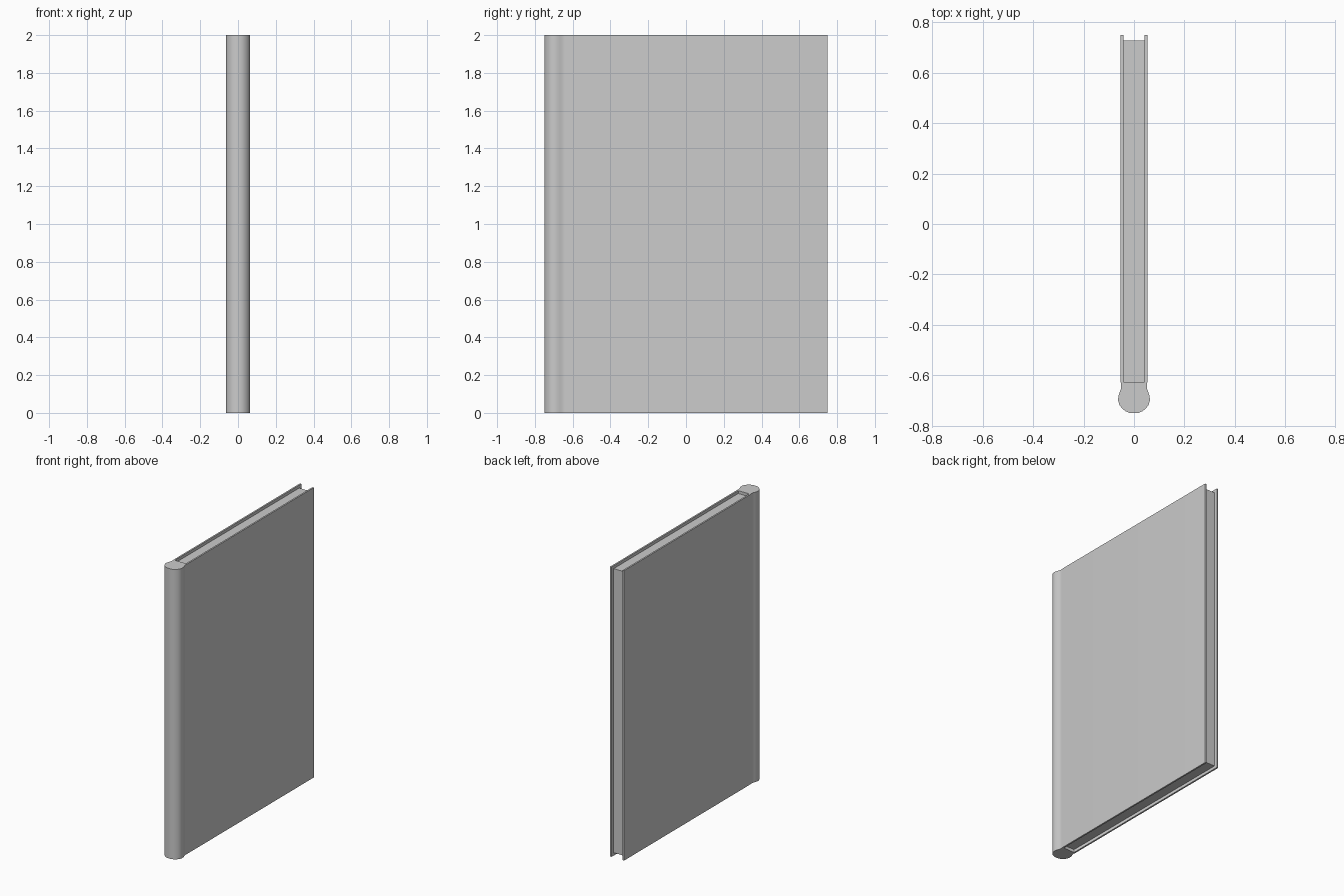
import bpy, bmesh

if "Cube" in bpy.data.objects:
    bpy.data.objects.remove(bpy.data.objects["Cube"])

H = 2.0        # cover height
INSET = 0.02   # how far the pages sit inside the cover


def extrude_profile(name, points, z0, z1):
    """Extrude a closed xy outline from z0 to z1."""
    bm = bmesh.new()
    base = bm.faces.new([bm.verts.new((x, y, z0)) for x, y in points])
    top = bmesh.ops.extrude_face_region(bm, geom=[base], use_keep_orig=True)
    verts = [v for v in top["geom"] if isinstance(v, bmesh.types.BMVert)]
    bmesh.ops.translate(bm, verts=verts, vec=(0, 0, z1 - z0))
    bmesh.ops.recalc_face_normals(bm, faces=bm.faces)
    mesh = bpy.data.meshes.new(name)
    bm.to_mesh(mesh)
    bm.free()
    obj = bpy.data.objects.new(name, mesh)
    bpy.context.collection.objects.link(obj)
    return obj


# Cover: rounded spine, pinched hinge and two thin boards, as one half outline
half = [
    (0.018, -0.749), (0.034, -0.742), (0.048, -0.731), (0.058, -0.717),
    (0.063, -0.70), (0.062, -0.683), (0.057, -0.667), (0.052, -0.654),
    (0.051, -0.643), (0.053, -0.625), (0.053, 0.75), (0.042, 0.75),
    (0.042, -0.622), (0.040, -0.627), (0.035, -0.629),
]
outline = [(0, -0.75)] + half + [(-x, y) for x, y in reversed(half)]
cover = extrude_profile("cover", outline, 0, H)
bpy.ops.object.select_all(action="DESELECT")
cover.select_set(True)
bpy.context.view_layer.objects.active = cover
bpy.ops.object.shade_smooth_by_angle(angle=0.6)

# Page block, recessed at the top, bottom and fore edge
extrude_profile("pages", [(-0.042, -0.629), (0.042, -0.629), (0.042, 0.728), (-0.042, 0.728)],
                INSET, H - INSET)
